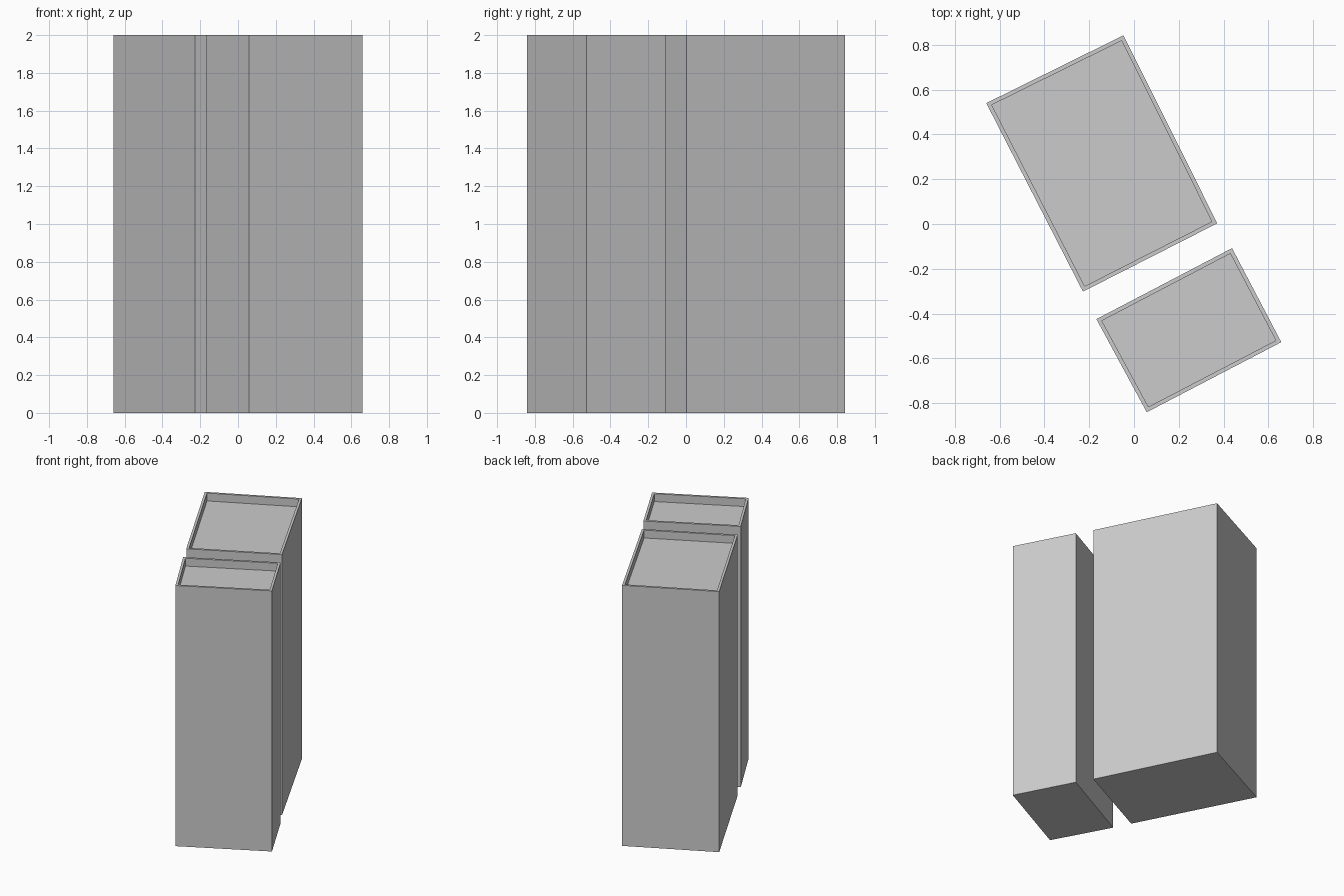
import bpy
import bmesh

cube = bpy.data.objects.get("Cube")
if cube:
    bpy.data.objects.remove(cube)

HEIGHT = 2.0
WALL = 0.018
RECESS = 0.06

grey = bpy.data.materials.new("light grey")
grey.use_nodes = True
COLOUR = (0.6, 0.6, 0.6, 1)
grey.diffuse_color = COLOUR
grey.node_tree.nodes["Principled BSDF"].inputs["Base Color"].default_value = COLOUR


def tower(name, footprint):
    """Extrude a footprint, then inset and sink the roof behind a parapet."""
    bm = bmesh.new()
    base = bm.faces.new([bm.verts.new((x, y, 0)) for x, y in footprint])
    ext = bmesh.ops.extrude_face_region(bm, geom=[base], use_keep_orig=True)
    top = [g for g in ext["geom"] if isinstance(g, bmesh.types.BMVert)]
    bmesh.ops.translate(bm, verts=top, vec=(0, 0, HEIGHT))
    bmesh.ops.recalc_face_normals(bm, faces=bm.faces)
    bm.normal_update()
    roof = max(bm.faces, key=lambda f: f.calc_center_median().z)

    # Parapet rim, then sunken roof
    bmesh.ops.inset_region(bm, faces=[roof], thickness=WALL, use_even_offset=True)
    ext = bmesh.ops.extrude_face_region(bm, geom=[roof])
    low = [g for g in ext["geom"] if isinstance(g, bmesh.types.BMVert)]
    bmesh.ops.translate(bm, verts=low, vec=(0, 0, -RECESS))
    if roof.is_valid:
        bmesh.ops.delete(bm, geom=[roof], context='FACES_ONLY')
    bmesh.ops.recalc_face_normals(bm, faces=bm.faces)

    mesh = bpy.data.meshes.new(name)
    bm.to_mesh(mesh)
    bm.free()
    mesh.materials.append(grey)
    obj = bpy.data.objects.new(name, mesh)
    bpy.context.collection.objects.link(obj)


# Two slightly turned blocks, separated by a narrow alley
tower("large_tower", [(-0.66, 0.54), (-0.047, 0.843), (0.372, 0.003), (-0.228, -0.302)])
tower("small_tower", [(-0.168, -0.425), (0.438, -0.108), (0.658, -0.528), (0.057, -0.841)])
